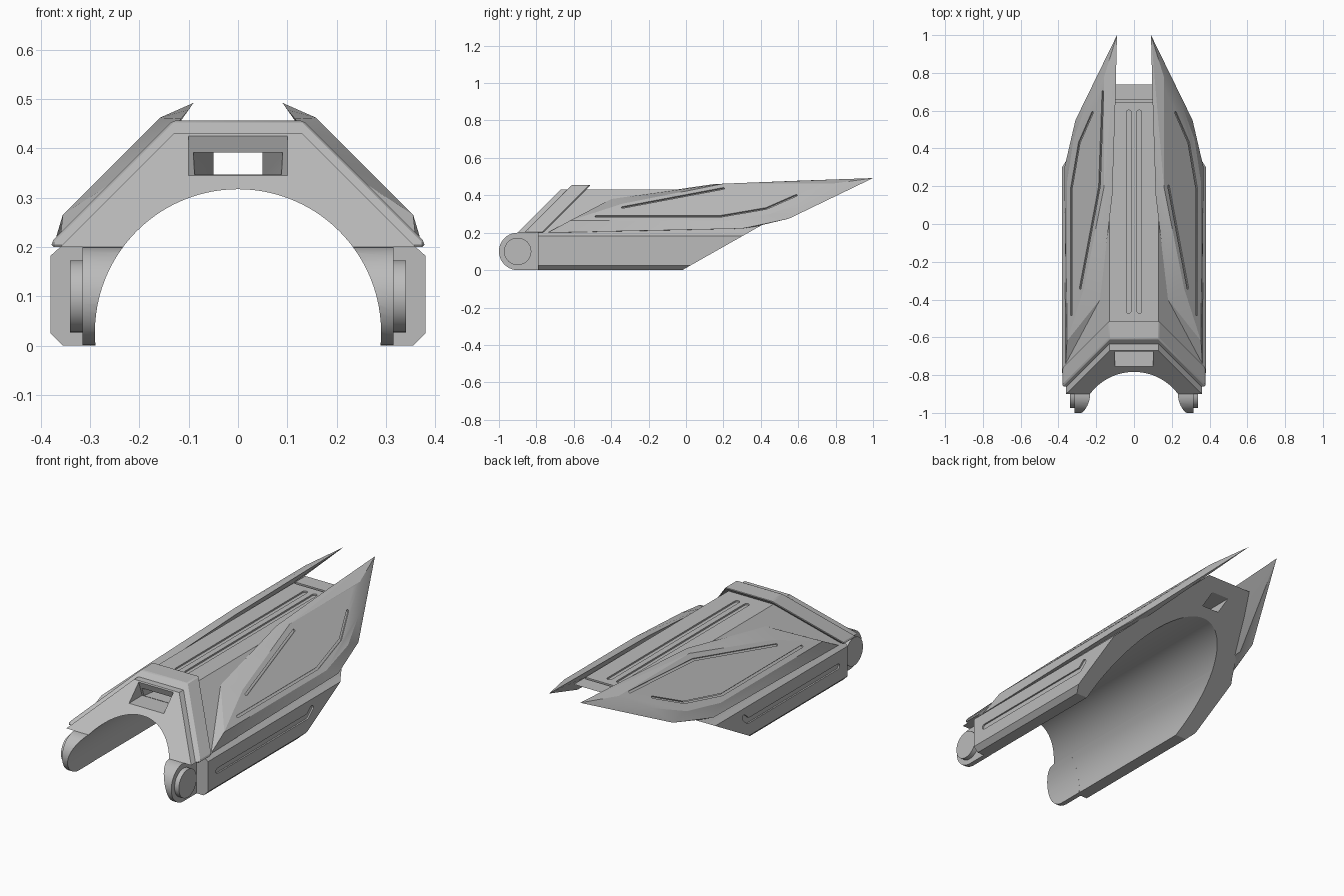
import bpy, bmesh, math
from mathutils import Vector

cube = bpy.data.objects.get("Cube")
if cube:
    bpy.data.objects.remove(cube, do_unlink=True)

grey = bpy.data.materials.new("plain grey")
grey.use_nodes = True
colour = (0.5, 0.5, 0.5, 1)
grey.diffuse_color = colour
grey.node_tree.nodes["Principled BSDF"].inputs["Base Color"].default_value = colour

ARCH_R, ARCH_Z = 0.29, 0.027
SEAM = 0.2


def make(name, bm):
    bmesh.ops.recalc_face_normals(bm, faces=bm.faces[:])
    mesh = bpy.data.meshes.new(name)
    bm.to_mesh(mesh)
    bm.free()
    obj = bpy.data.objects.new(name, mesh)
    bpy.context.collection.objects.link(obj)
    mesh.materials.append(grey)
    return obj


def hull(name, points):
    bm = bmesh.new()
    verts = [bm.verts.new(p) for p in points]
    bmesh.ops.convex_hull(bm, input=verts)
    bmesh.ops.delete(bm, geom=[v for v in bm.verts if not v.link_faces], context='VERTS')
    bmesh.ops.dissolve_limit(bm, angle_limit=0.01, verts=bm.verts[:], edges=bm.edges[:])
    return make(name, bm)


def prism(name, profile, front, back):
    """Extrude an x-z profile along y; each end is a plane y = a + b * z."""
    bm = bmesh.new()
    rings = [[bm.verts.new((x, a + b * z, z)) for x, z in profile] for a, b in (front, back)]
    n = len(profile)
    for ring in rings:
        bm.faces.new(ring)
    for i in range(n):
        j = (i + 1) % n
        bm.faces.new((rings[0][i], rings[0][j], rings[1][j], rings[1][i]))
    return make(name, bm)


def bake(obj):
    """Apply the object's modifiers."""
    bpy.context.view_layer.update()
    deps = bpy.context.evaluated_depsgraph_get()
    mesh = bpy.data.meshes.new_from_object(obj.evaluated_get(deps))
    obj.modifiers.clear()
    obj.data = mesh


def cut(obj, cutter):
    mod = obj.modifiers.new("cut", 'BOOLEAN')
    mod.operation = 'DIFFERENCE'
    mod.solver = 'EXACT'
    mod.object = cutter
    bake(obj)
    bpy.data.objects.remove(cutter, do_unlink=True)


def bevel(obj, width):
    mod = obj.modifiers.new("bevel", 'BEVEL')
    mod.width = width
    mod.segments = 1
    mod.limit_method = 'ANGLE'
    bake(obj)


def groove(obj, path, normal, radius, depth=0.008):
    """Cut a round-ended channel along a path."""
    normal = Vector(normal).normalized()
    for a, b in zip(path, path[1:]):
        a, b = Vector(a), Vector(b)
        d = (b - a).normalized()
        w = normal.cross(d)
        pts = []
        for k in range(7):
            t = math.pi * k / 6
            off = (w * math.cos(t) + d * math.sin(t)) * radius
            for h in (-depth, 0.03):
                pts += [b + off + normal * h, a - off + normal * h]
        cut(obj, hull("groove_cutter", pts))


def mirrored(points, side):
    return [(x * side, y, z) for x, y, z in points]


def arch(start, end, steps):
    return [(ARCH_R * math.cos(start + (end - start) * i / steps),
             ARCH_Z + ARCH_R * math.sin(start + (end - start) * i / steps))
            for i in range(steps + 1)]


seam_angle = math.asin((SEAM - ARCH_Z) / ARCH_R)
TAIL = (-0.02, 1.767)

# Upper shell with slanted ends
upper = [(-0.36, SEAM), (-0.13, 0.43), (0.13, 0.43), (0.36, SEAM)]
upper_shell = prism("upper_shell", upper + arch(seam_angle, math.pi - seam_angle, 40),
                    (-1.1, 1), TAIL)

# Front recess and the tapering tunnel behind it
recess = [(-0.1, 0.345), (0.1, 0.345), (0.1, 0.425), (-0.1, 0.425)]
cut(upper_shell, prism("recess_cutter", recess, (-1.3, 1), (-0.53, -0.34)))
cut(upper_shell, hull("taper_cutter", [(s * x, y, z) for s in (-1, 1) for z in (0.347, 0.391)
                                       for x, y in ((0.09, -0.8), (0.09, -0.66), (0.05, -0.4))]))
cut(upper_shell, hull("tunnel_cutter", [(x, y, z) for x in (-0.05, 0.05)
                                        for y in (-0.41, 1) for z in (0.347, 0.391)]))

# Top channels and tail line
for x in (-0.028, 0.028):
    groove(upper_shell, [(x, -0.46, 0.43), (x, 0.59, 0.43)], (0, 0, 1), 0.013)
groove(upper_shell, [(-0.12, 0.65, 0.43), (0.12, 0.65, 0.43)], (0, 0, 1), 0.007)

# Raised collar around the front
collar_side = [(0.34, SEAM), (0.378, SEAM), (0.378, 0.21), (0.132, 0.456)]
collar_top = [(-x, z) for x, z in reversed(collar_side)]
collar = prism("collar", collar_side + collar_top + [(-0.11, 0.425), (0.11, 0.425)],
               (-1.065, 1), (-0.965, 1))
bevel(collar, 0.012)

parts = [upper_shell, collar]
for side, label in ((1, "left"), (-1, "right")):
    # Lower side wall with its channel
    lower = [(0.29, 0), (0.355, 0), (0.38, 0.025), (0.38, 0.182), (0.36, SEAM)]
    lower += list(reversed(arch(0, seam_angle, 12)))
    wall = prism(label + "_side_wall", [(x * side, z) for x, z in lower], (-0.79, 0), TAIL)
    slot = [(0.38, -0.71, 0.105), (0.38, 0.03, 0.105), (0.38, 0.065, 0.135)]
    groove(wall, mirrored(slot, side), (side, 0, 0), 0.014)

    # Rounded hinge lug following the arch, and its round cap
    def disc(radius, x0, x1):
        return [(x * side, -0.9 + radius * math.cos(t), 0.1 + radius * math.sin(t))
                for x in (x0, x1) for t in (math.tau * k / 40 for k in range(40))]

    back_edge = [(x * side, -0.77, z) for x in (0.2, 0.315) for z in (0, SEAM)]
    lug = hull(label + "_hinge_lug", disc(0.1, 0.2, 0.315) + back_edge)
    ring = arch(0, math.tau, 96)[:-1]
    cut(lug, prism("arch_cutter", ring, (-1.2, 0), (0, 0)))
    cap = hull(label + "_hinge_cap", disc(0.073, 0.31, 0.34))

    # Swept blade panel: flat face, then the edge around it
    face = [(-0.62, 0.265), (0.22, 0.265), (0.45, 0.30), (0.64, 0.37),
            (0.78, 0.462), (0.2, 0.462), (-0.34, 0.355)]
    edge = [(0.362, -0.74, 0.2), (0.368, 0.3, 0.222), (0.345, 0.38, 0.235),
            (0.31, 0.55, 0.275), (0.09, 1.0, 0.492), (0.1, 0.6, 0.478),
            (0.115, 0.15, 0.46), (0.15, -0.05, 0.425), (0.18, -0.4, 0.38),
            (0.13, 0.68, 0.435), (0.33, -0.65, 0.2), (0.29, 0.48, 0.26)]
    blade = hull(label + "_blade",
                 mirrored([(0.62 - z, y, z) for y, z in face] + edge, side))
    for line in ([(-0.48, 0.287), (0.18, 0.287), (0.43, 0.33), (0.59, 0.40)],
                 [(-0.34, 0.335), (0.2, 0.437), (0.7, 0.455)]):
        path = mirrored([(0.62 - z, y, z) for y, z in line], side)
        groove(blade, path, (side, 0, 1), 0.006)
    parts += [wall, lug, cap, blade]

# Smooth the curves, keep the hard edges
for obj in parts:
    obj.data.shade_smooth()
    obj.data.set_sharp_from_angle(angle=math.radians(20))
